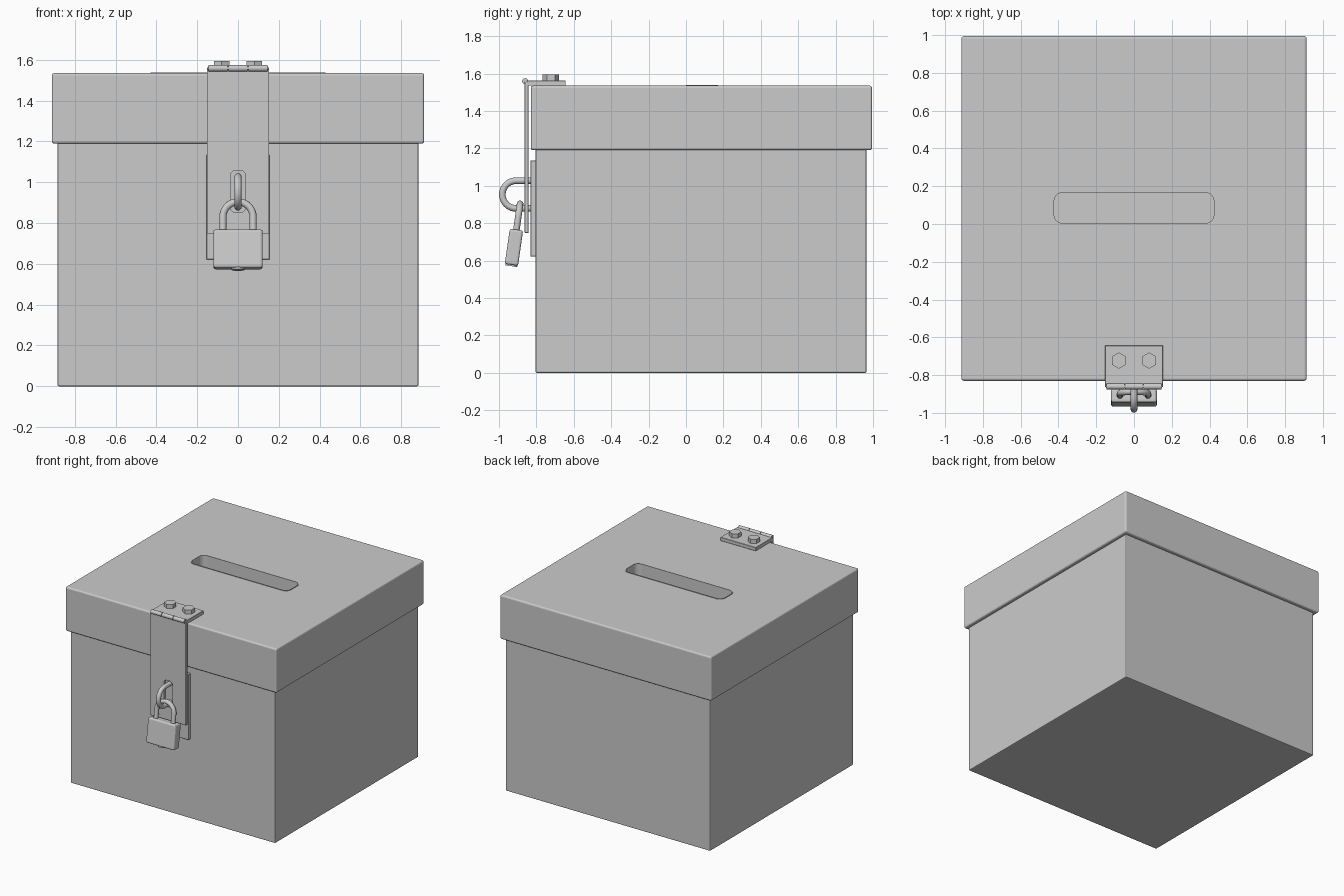
import bpy, bmesh, math
from mathutils import Vector, Matrix

if "Cube" in bpy.data.objects:
    bpy.data.objects.remove(bpy.data.objects["Cube"])


def finish(name, bm, smooth=False):
    bmesh.ops.recalc_face_normals(bm, faces=bm.faces[:])
    mesh = bpy.data.meshes.new(name)
    bm.to_mesh(mesh)
    bm.free()
    ob = bpy.data.objects.new(name, mesh)
    bpy.context.collection.objects.link(ob)
    if smooth:
        bpy.ops.object.select_all(action='DESELECT')
        ob.select_set(True)
        bpy.context.view_layer.objects.active = ob
        bpy.ops.object.shade_smooth_by_angle(angle=math.radians(35))
    return ob


def box(name, lo, hi, bevel=0.0, segments=2):
    lo, hi = Vector(lo), Vector(hi)
    bm = bmesh.new()
    bmesh.ops.create_cube(bm, size=1, matrix=Matrix.Translation((lo + hi) / 2)
                          @ Matrix.Diagonal((*(hi - lo), 1)))
    if bevel:
        bmesh.ops.bevel(bm, geom=bm.edges[:], offset=bevel, segments=segments,
                        profile=0.5, affect='EDGES')
    return finish(name, bm)


def cylinder(name, center, radius, depth, sides, rot=Matrix(), smooth=True):
    bm = bmesh.new()
    bmesh.ops.create_cone(bm, cap_ends=True, segments=sides, radius1=radius, radius2=radius,
                          depth=depth, matrix=Matrix.Translation(center) @ rot)
    return finish(name, bm, smooth)


def rounded_prism(name, w, h, r, depth, matrix):
    """Rounded rectangle in local xy, extruded along local z from 0 to depth."""
    bm = bmesh.new()
    verts = []
    for k, (sx, sy) in enumerate([(1, 1), (-1, 1), (-1, -1), (1, -1)]):
        for i in range(7):
            a = math.radians(90 * k + 15 * i)
            verts.append(bm.verts.new((sx * (w / 2 - r) + r * math.cos(a),
                                       sy * (h / 2 - r) + r * math.sin(a), 0)))
    face = bm.faces.new(verts)
    ext = bmesh.ops.extrude_face_region(bm, geom=[face])
    bmesh.ops.translate(bm, vec=(0, 0, depth),
                        verts=[g for g in ext['geom'] if isinstance(g, bmesh.types.BMVert)])
    bmesh.ops.transform(bm, matrix=matrix, verts=bm.verts[:])
    return finish(name, bm)


def cut(targets, cutter):
    """Cut the cutter out of each target, then remove it."""
    for ob in targets:
        mod = ob.modifiers.new("cut", 'BOOLEAN')
        mod.operation, mod.solver, mod.object = 'DIFFERENCE', 'EXACT', cutter
        bpy.context.view_layer.objects.active = ob
        bpy.ops.object.modifier_apply(modifier=mod.name)
    bpy.data.objects.remove(cutter)


def u_rod(name, radius, tube, leg, matrix):
    """Round U-shaped rod: arc centred at local origin, legs down local -z."""
    path = [Vector((radius, 0, -leg))]
    path += [Vector((radius * math.cos(a), 0, radius * math.sin(a)))
             for a in (math.pi * i / 20 for i in range(21))]
    path.append(Vector((-radius, 0, -leg)))
    bm = bmesh.new()
    rings, n = [], 16
    for i, p in enumerate(path):
        t = (path[min(i + 1, len(path) - 1)] - path[max(i - 1, 0)]).normalized()
        side = Vector((0, 1, 0)).cross(t)
        rings.append([bm.verts.new(p + tube * (math.cos(b) * side + math.sin(b) * Vector((0, 1, 0))))
                      for b in (2 * math.pi * j / n for j in range(n))])
    for a, b in zip(rings, rings[1:]):
        for j in range(n):
            bm.faces.new((a[j], a[(j + 1) % n], b[(j + 1) % n], b[j]))
    bm.faces.new(rings[0])
    bm.faces.new(rings[-1])
    bmesh.ops.transform(bm, matrix=matrix, verts=bm.verts[:])
    return finish(name, bm, True)


along_x = Matrix.Rotation(math.pi / 2, 4, 'Y')
face_front = Matrix.Rotation(math.pi / 2, 4, 'X')

# Box and overlapping lid
box("box_body", (-0.885, -0.805, 0), (0.885, 0.965, 1.20), 0.007)
lid = box("lid", (-0.913, -0.83, 1.19), (0.913, 0.995, 1.535), 0.012, 3)

# Slot in the lid with a thin raised liner
liner = rounded_prism("slot_liner", 0.856, 0.172, 0.048, 0.30, Matrix.Translation((0, 0.085, 1.239)))
cut([lid, liner], rounded_prism("slot_cutter", 0.846, 0.162, 0.044, 0.5,
                                Matrix.Translation((0, 0.085, 1.245))))

# Hasp: top plate, bolts, hinge and hanging strap
box("hasp_top_plate", (-0.153, -0.85, 1.535), (0.153, -0.643, 1.563), 0.002, 1)
for side, sx in (("left", -1), ("right", 1)):
    cylinder("bolt_" + side, (sx * 0.08, -0.723, 1.576), 0.043, 0.038, 6, smooth=False)
for i, x in enumerate((-0.098, 0, 0.098)):
    cylinder(f"hinge_knuckle_{i + 1}", (x, -0.86, 1.559), 0.016, 0.094, 20, along_x)
cylinder("hinge_pin", (0, -0.86, 1.559), 0.009, 0.294, 12, along_x)
strap = box("hasp_strap", (-0.153, -0.863, 0.748), (0.153, -0.842, 1.556), 0.002, 1)
cut([strap], rounded_prism("strap_cutter", 0.074, 0.205, 0.025, 0.2,
                           Matrix.Translation((0, -0.75, 0.955)) @ face_front))

# Staple plate and loop on the box front
box("staple_plate", (-0.155, -0.832, 0.622), (0.155, -0.80, 1.135), 0.002, 1)
u_rod("staple_loop", 0.074, 0.0175, 0.09, Matrix.Translation((0, -0.908, 0.953))
      @ face_front @ Matrix.Rotation(math.pi / 2, 4, 'Z'))

# Padlock, hanging at a slight tilt
tilt = Matrix.Translation((0, -0.92, 0.671)) @ Matrix.Rotation(math.radians(-8.1), 4, 'X')
parts = [box("padlock_body", (-0.121, -0.036, -0.095), (0.121, 0.036, 0.095), 0.012, 3),
         cylinder("padlock_key_barrel", (0, 0, -0.094), 0.032, 0.016, 24),
         u_rod("padlock_shackle", 0.074, 0.0175, 0.09, Matrix.Translation((0, 0, 0.161)))]
for ob in parts:
    ob.matrix_world = tilt
